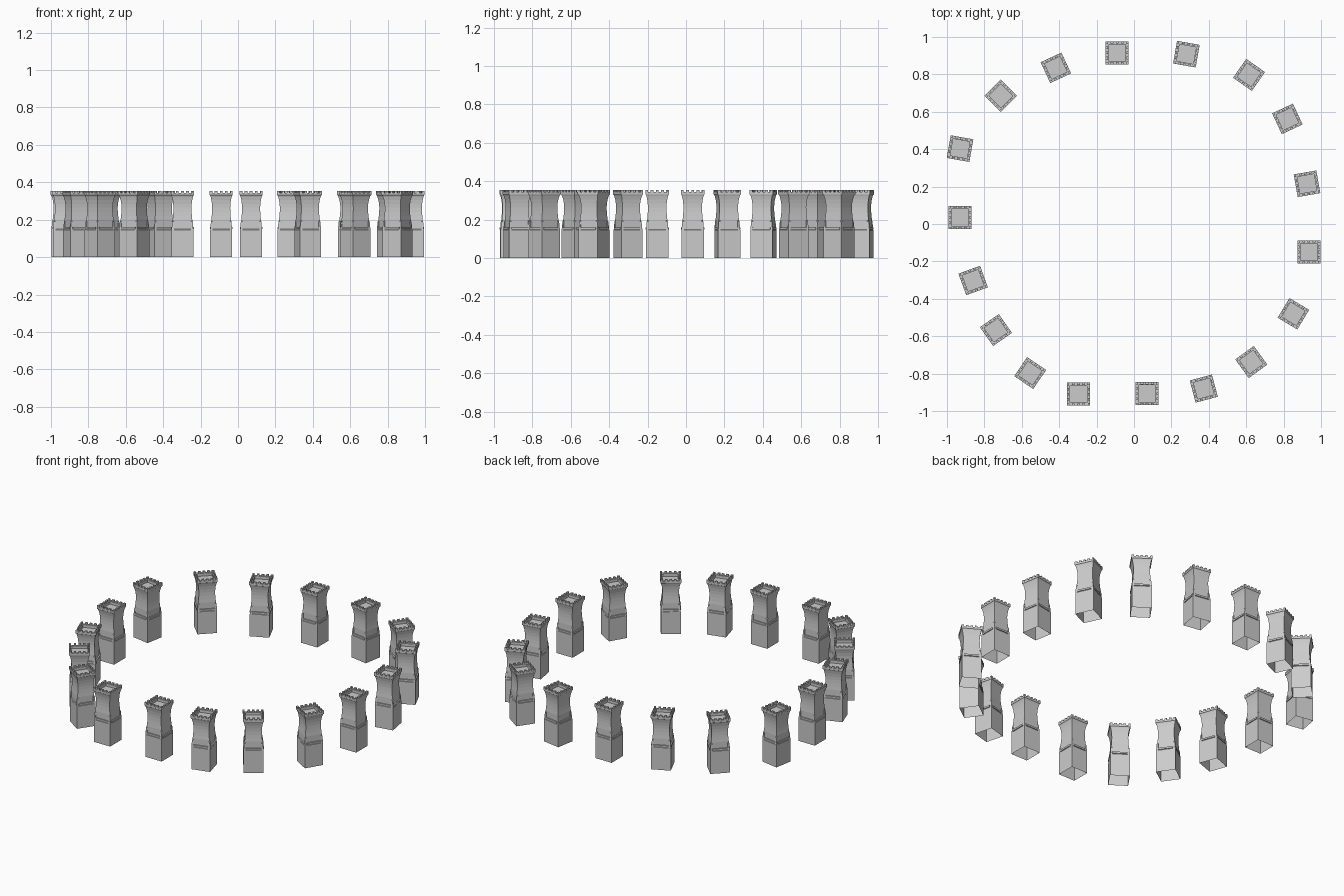
import bpy, bmesh
from math import radians
from mathutils import Matrix, Vector

# x, y, turn in degrees of each tower around the ring
PLACES = [
    (-0.09, 0.915, 0), (0.28, 0.908, -10), (0.615, 0.797, -35), (0.82, 0.562, 25),
    (0.925, 0.215, 10), (0.935, -0.15, 90), (0.852, -0.48, -31), (0.627, -0.738, 36),
    (0.373, -0.88, 15), (0.07, -0.907, 0), (-0.297, -0.91, 0), (-0.555, -0.797, -34),
    (-0.738, -0.567, 35), (-0.86, -0.302, 20), (-0.93, 0.035, 90), (-0.93, 0.403, -10),
    (-0.712, 0.685, 45), (-0.418, 0.835, 25)]

# half width and height: plinth, concave shaft, flared head, parapet, sunken roof
PROFILE = [
    (0.0585, 0), (0.0585, 0.145), (0.0530, 0.152), (0.0525, 0.200), (0.0505, 0.220),
    (0.0490, 0.242), (0.0485, 0.264), (0.0495, 0.284), (0.0520, 0.304), (0.0560, 0.322),
    (0.0590, 0.330), (0.0615, 0.332), (0.0615, 0.344), (0.0450, 0.344), (0.0450, 0.326)]


def box(bm, lo, hi, turn):
    c = (Vector(lo) + Vector(hi)) / 2
    s = Vector(hi) - Vector(lo)
    m = turn @ Matrix.Translation(c) @ Matrix.Diagonal((*s, 1))
    return bmesh.ops.create_cube(bm, size=1, matrix=m)["verts"]


def tower_mesh():
    bm = bmesh.new()
    # square shaft, open underneath
    rings = [[bm.verts.new((sx * w, sy * w, z))
              for sx, sy in ((-1, -1), (1, -1), (1, 1), (-1, 1))] for w, z in PROFILE]
    for a, b in zip(rings, rings[1:]):
        for i in range(4):
            j = (i + 1) % 4
            bm.faces.new((a[i], a[j], b[j], b[i]))
    bm.faces.new(rings[-1])
    for k in range(4):
        turn = Matrix.Rotation(radians(90 * k), 4, 'Z')
        # string course on each face
        box(bm, (-0.047, -0.0605, 0.149), (0.047, -0.050, 0.160), turn)
        # corner buttress with a sloping cap
        vs = box(bm, (-0.0585, -0.0585, 0.143), (-0.046, -0.046, 0.205), turn)
        inv = turn.inverted()
        for v in vs:
            p = inv @ v.co
            if p.z > 0.2:
                p.z = 0.205 if p.x > -0.05 and p.y > -0.05 else 0.190
                p.x = max(p.x, -0.0550)
                p.y = max(p.y, -0.0550)
                v.co = turn @ p
        # battlements
        n, merlon = 5, 0.0145
        pitch = (0.123 - merlon) / (n - 1)
        for i in range(n - 1):
            x = -0.0615 + i * pitch
            box(bm, (x, -0.0615, 0.343), (x + merlon, -0.050, 0.354), turn)
    me = bpy.data.meshes.new("tower")
    bm.to_mesh(me)
    bm.free()
    return me


mesh = tower_mesh()
for i, (x, y, deg) in enumerate(PLACES, 1):
    ob = bpy.data.objects.new(f"tower_{i:02d}", mesh)
    ob.location = (x, y, 0)
    ob.rotation_euler.z = radians(deg)
    bpy.context.collection.objects.link(ob)
